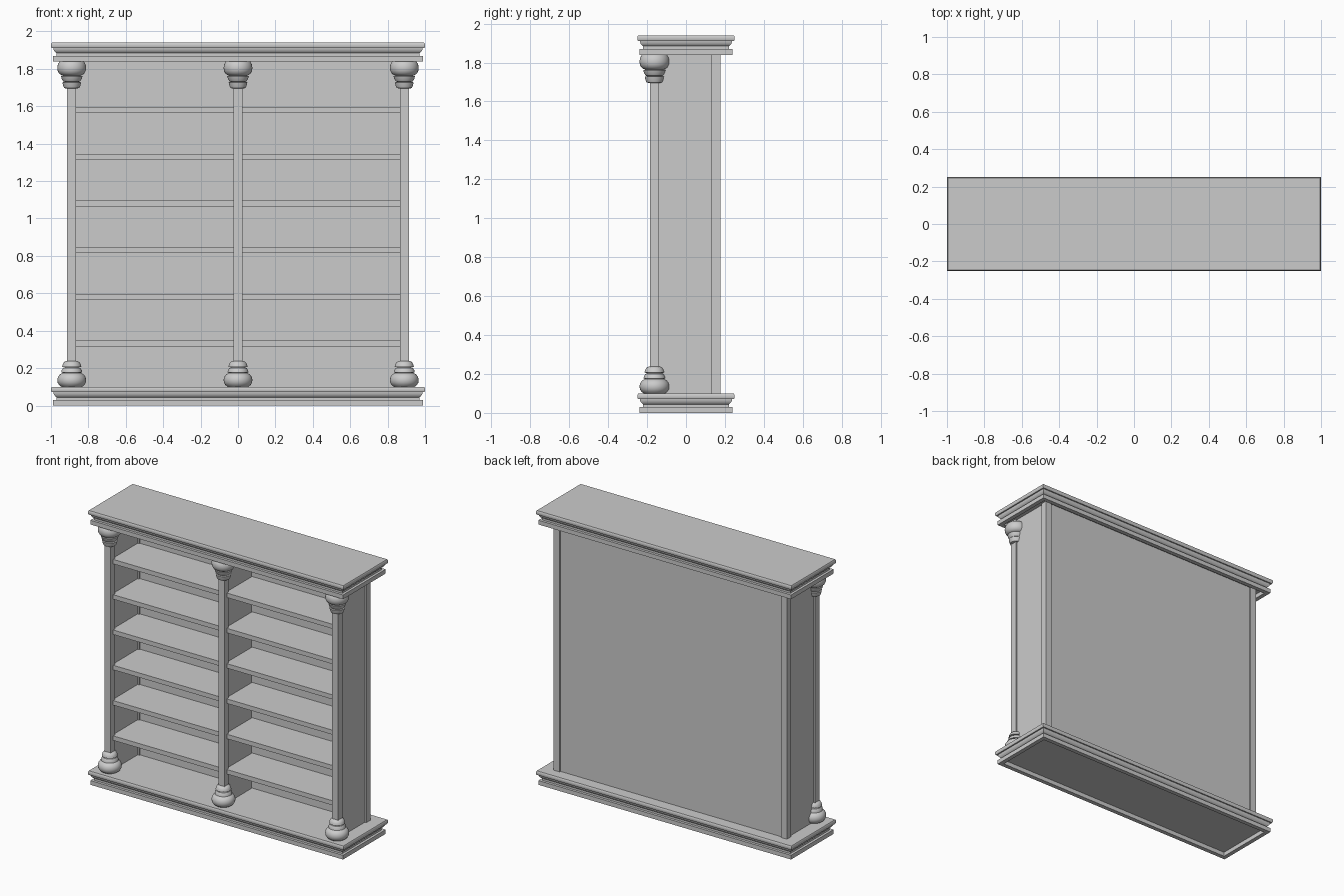
import bpy, math

if "Cube" in bpy.data.objects:
    bpy.data.objects.remove(bpy.data.objects["Cube"])

def make_object(name, verts, faces, smooth=False):
    mesh = bpy.data.meshes.new(name)
    mesh.from_pydata(verts, [], faces)
    obj = bpy.data.objects.new(name, mesh)
    bpy.context.collection.objects.link(obj)
    if smooth:
        bpy.ops.object.select_all(action='DESELECT')
        obj.select_set(True)
        bpy.context.view_layer.objects.active = obj
        bpy.ops.object.shade_smooth_by_angle(angle=math.radians(35))
    return obj

def box(name, x0, x1, y0, y1, z0, z1):
    verts = [(x, y, z) for z in (z0, z1) for x, y in ((x0, y0), (x1, y0), (x1, y1), (x0, y1))]
    faces = [(3, 2, 1, 0), (4, 5, 6, 7)] + [(i, (i + 1) % 4, (i + 1) % 4 + 4, i + 4) for i in range(4)]
    return make_object(name, verts, faces)

def loft(name, rings, smooth=True):
    """Join equal-length closed rings, bottom to top, and cap both ends."""
    n = len(rings[0])
    verts = [v for ring in rings for v in ring]
    faces = [(k * n + i, k * n + (i + 1) % n, (k + 1) * n + (i + 1) % n, (k + 1) * n + i)
             for k in range(len(rings) - 1) for i in range(n)]
    faces += [tuple(reversed(range(n))), tuple(range(len(verts) - n, len(verts)))]
    return make_object(name, verts, faces, smooth)

# Moulded slab profile: (inset from the full 2 x 0.5 outline, height)
MOULDING = [(.042, .03), (.042, 0), (.012, 0), (.012, .03), (.03, .03), (.03, .044),
            (.024, .048), (.018, .055), (.014, .064), (.013, .071), (.004, .071),
            (.001, .076), (0, .085), (.001, .094), (.005, .1)]

def moulded_slab(name, base):
    loft(name, [[(sx * (1 - i), sy * (.25 - i), base + z)
                 for sx, sy in ((-1, -1), (1, -1), (1, 1), (-1, 1))] for i, z in MOULDING])

# Turned foot profile: (radius, height), large cushion then two domes
FOOT = [(.055, .1), (.067, .109), (.075, .122), (.077, .137), (.074, .152), (.065, .165),
        (.052, .173), (.04, .174), (.056, .176), (.054, .188), (.047, .2), (.036, .205),
        (.051, .207), (.048, .22), (.041, .232), (.03, .238)]
# Turned capital: cushion on top, two bowls below
CAPITAL = [(.03, 1.695), (.041, 1.698), (.046, 1.71), (.05, 1.728), (.036, 1.73), (.045, 1.733),
           (.053, 1.745), (.058, 1.762), (.04, 1.764), (.055, 1.766), (.068, 1.776),
           (.075, 1.79), (.077, 1.806), (.074, 1.824), (.066, 1.838), (.055, 1.845)]

def turning(name, profile, cx, cy, n=32):
    loft(name, [[(cx + r * math.cos(2 * math.pi * i / n), cy + r * math.sin(2 * math.pi * i / n), z)
                 for i in range(n)] for r, z in profile])

LOW, HIGH = .095, 1.872
COL_X, COL_Y, HALF = .889, -.162, .024

# Base and cornice
moulded_slab("base", 0)
moulded_slab("cornice", 1.84)

# Three front columns with turned feet and capitals
for side, cx in (("left", -COL_X), ("middle", 0), ("right", COL_X)):
    box(side + "_column_shaft", cx - HALF, cx + HALF, COL_Y - HALF, COL_Y + HALF, LOW, HIGH)
    turning(side + "_column_foot", FOOT, cx, COL_Y)
    turning(side + "_column_capital", CAPITAL, cx, COL_Y)
    # Upright panel behind each column
    box(side + "_panel", cx - .012, cx + .012, COL_Y + HALF, .135, LOW, HIGH)

# Rear corner posts and back panel
for side, cx in (("left", -COL_X), ("right", COL_X)):
    box(side + "_rear_post", cx - HALF, cx + HALF, .131, .176, LOW, HIGH)
box("back_panel", -COL_X + HALF, COL_X - HALF, .14, .166, LOW, HIGH)

# Six shelves in each of the two bays
for i in range(6):
    top = .348 + i * .2495
    box(f"left_shelf_{i + 1}", -COL_X + .012, -.012, -.158, .14, top - .032, top)
    box(f"right_shelf_{i + 1}", .012, COL_X - .012, -.158, .14, top - .032, top)
